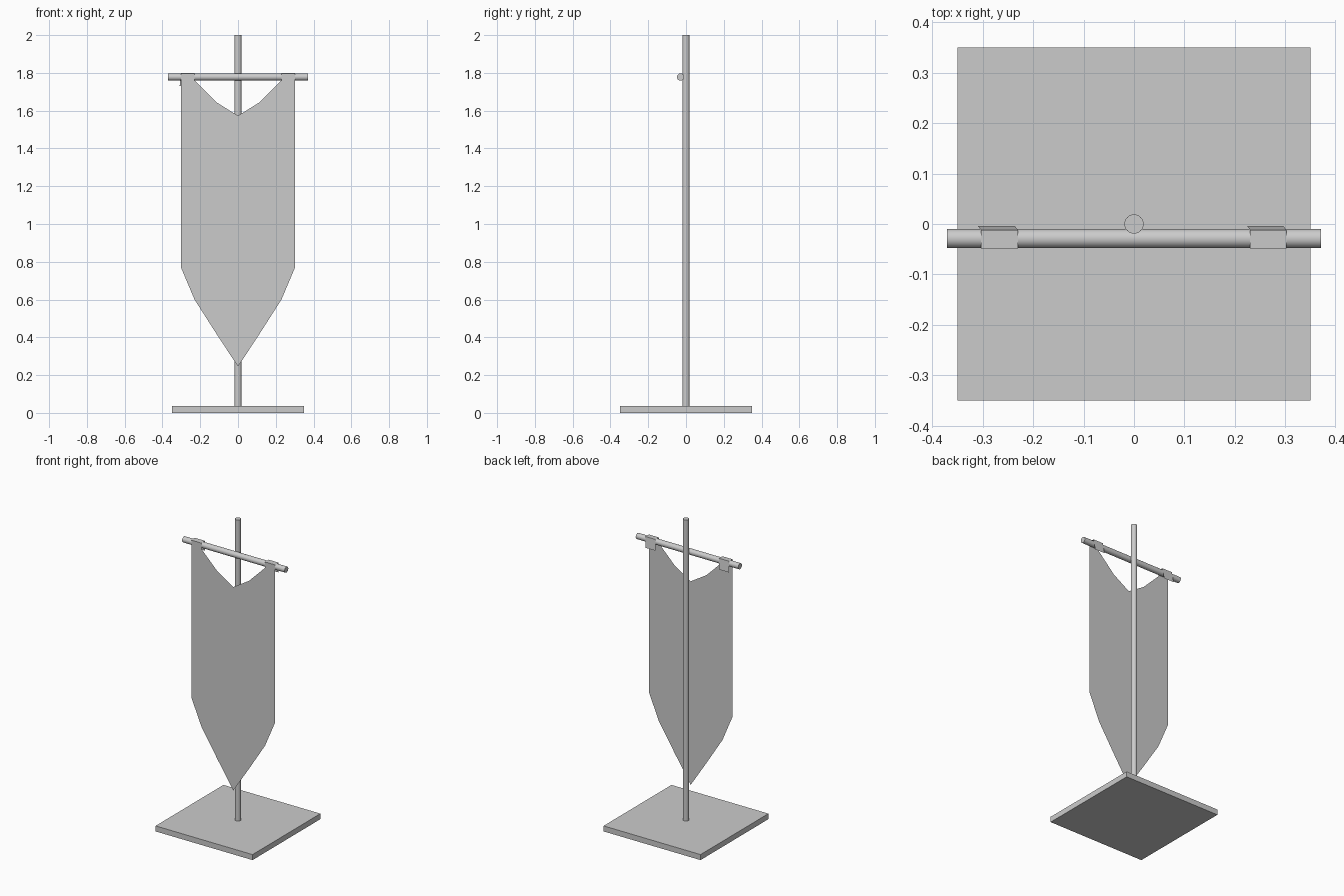
import bpy, math

if "Cube" in bpy.data.objects:
    bpy.data.objects.remove(bpy.data.objects["Cube"])


def rod(name, radius, length, loc, rot=(0, 0, 0)):
    bpy.ops.mesh.primitive_cylinder_add(vertices=32, radius=radius, depth=length,
                                        location=loc, rotation=rot)
    ob = bpy.context.object
    ob.name = name
    bpy.ops.object.shade_smooth_by_angle()
    return ob


def sheet(name, verts, faces):
    me = bpy.data.meshes.new(name)
    me.from_pydata(verts, [], faces)
    ob = bpy.data.objects.new(name, me)
    bpy.context.collection.objects.link(ob)
    return ob


# Square base plate
bpy.ops.mesh.primitive_cube_add(size=1, location=(0, 0, 0.018))
base = bpy.context.object
base.name = "base_plate"
base.scale = (0.70, 0.70, 0.036)

# Upright pole and crossbar in front of it
rod("pole", 0.019, 1.97, (0, 0, 1.015))
rod("crossbar", 0.019, 0.74, (0, -0.029, 1.778), (0, math.pi / 2, 0))

# Thin cloth: columns of (x, top z, bottom z), mirrored about the centre
FRONT = -0.0485
half = [(0.302, 1.76, 0.77), (0.23, 1.76, 0.60), (0.115, 1.645, 0.42)]
cols = [(-x, t, b) for x, t, b in half] + [(0, 1.573, 0.245)] + half[::-1]
verts = [(x, FRONT, z) for x, t, b in cols for z in (b, t)]
faces = [(2 * i, 2 * i + 2, 2 * i + 3, 2 * i + 1) for i in range(len(cols) - 1)]
sheet("banner_cloth", verts, faces)

# Hanging tabs folded over the bar: (sideways shift, y, z)
fold = [(0, FRONT, 1.76), (0, FRONT, 1.798), (0, -0.012, 1.799), (-0.006, -0.004, 1.73)]
for side, x0, x1 in (("left", -0.303, -0.23), ("right", 0.23, 0.302)):
    verts = [(x + s, y, z) for s, y, z in fold for x in (x0, x1)]
    faces = [(2 * i, 2 * i + 1, 2 * i + 3, 2 * i + 2) for i in range(len(fold) - 1)]
    sheet("hanging_tab_" + side, verts, faces)
